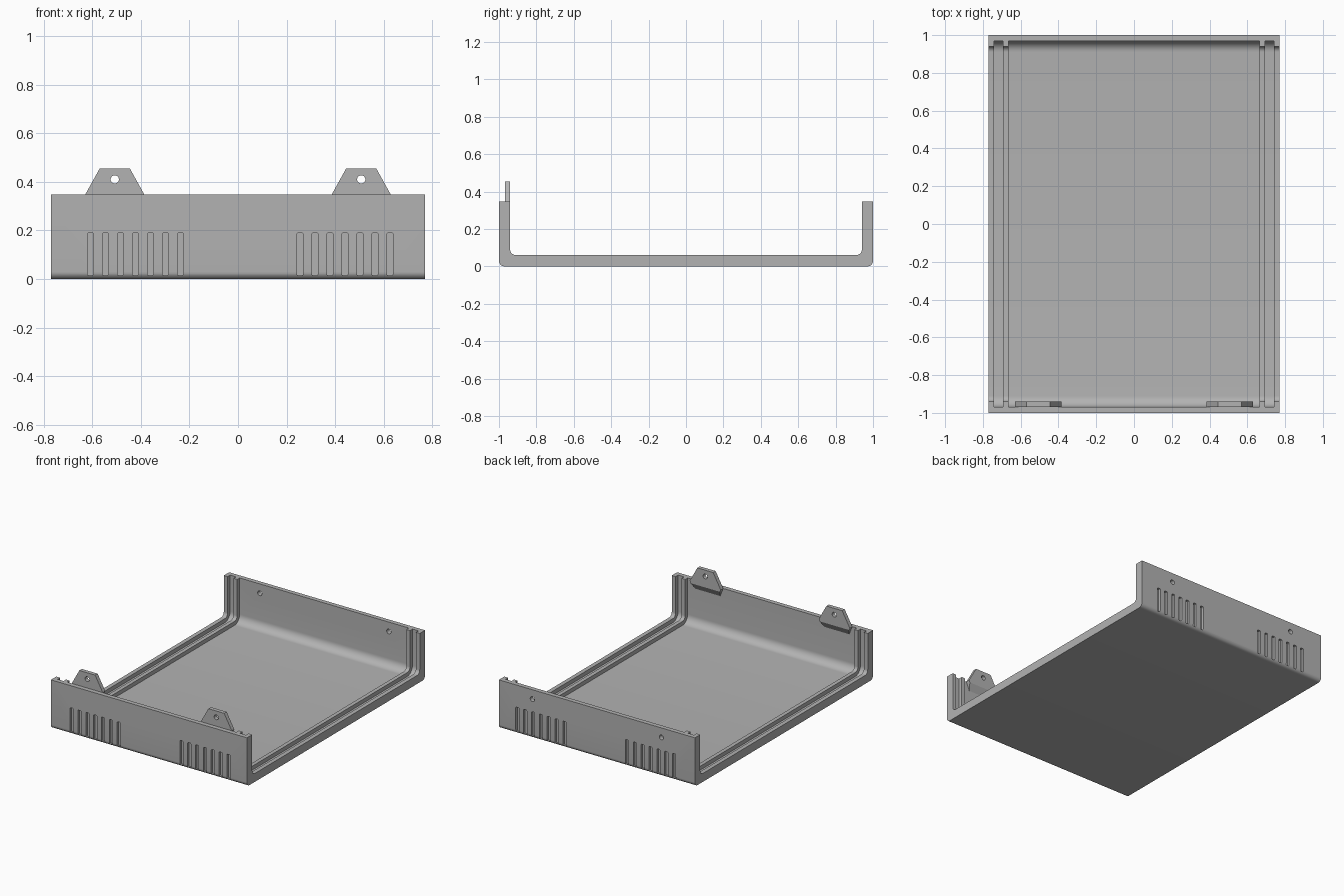
import bpy
import bmesh
from math import cos, sin, pi, radians
from mathutils import Vector

cube = bpy.data.objects.get("Cube")
if cube:
    bpy.data.objects.remove(cube, do_unlink=True)

HALF_X, HEIGHT = 0.77, 0.347
THICK, THIN = 0.06, 0.032      # wall thickness at the rails and between them
TAB_X, HOLE_R = 0.507, 0.017

grey = bpy.data.materials.new("light_grey")
colour = (0.45, 0.45, 0.45, 1)
grey.use_nodes = True
grey.diffuse_color = colour
grey.node_tree.nodes["Principled BSDF"].inputs["Base Color"].default_value = colour


def arc(cx, cy, r, start, end, n=10):
    return [(cx + r * cos(radians(start + (end - start) * i / n)),
             cy + r * sin(radians(start + (end - start) * i / n))) for i in range(n + 1)]


def trough(half, bottom, radius, top):
    """Outline of a block with two rounded lower edges."""
    right = arc(half - radius, bottom + radius, radius, -90, 0) + [(half, top)]
    return right + [(-y, z) for y, z in reversed(right)]


def prism(bm, outline, start, end):
    """Extrude an outline of Vectors from one offset to another."""
    face = bm.faces.new([bm.verts.new(p + start) for p in outline])
    out = bmesh.ops.extrude_face_region(bm, geom=[face])
    verts = [g for g in out["geom"] if isinstance(g, bmesh.types.BMVert)]
    bmesh.ops.translate(bm, verts=verts, vec=end - start)


def along_x(bm, pts, x0, x1):
    prism(bm, [Vector((0, y, z)) for y, z in pts], Vector((x0, 0, 0)), Vector((x1, 0, 0)))


def along_y(bm, pts, y0, y1):
    prism(bm, [Vector((x, 0, z)) for x, z in pts], Vector((0, y0, 0)), Vector((0, y1, 0)))


def make(name, bm):
    bmesh.ops.recalc_face_normals(bm, faces=bm.faces[:])
    mesh = bpy.data.meshes.new(name)
    bm.to_mesh(mesh)
    bm.free()
    mesh.materials.append(grey)
    obj = bpy.data.objects.new(name, mesh)
    bpy.context.collection.objects.link(obj)
    return obj


def cut(obj, bm):
    """Subtract the cutter geometry and keep the finished mesh."""
    cutter = make("cutter", bm)
    cutter.hide_render = True
    mod = obj.modifiers.new("cut", "BOOLEAN")
    mod.operation, mod.solver, mod.object = "DIFFERENCE", "EXACT", cutter
    bpy.context.view_layer.objects.active = obj
    bpy.ops.object.modifier_apply(modifier=mod.name)
    bpy.data.objects.remove(cutter, do_unlink=True)


def smooth(obj):
    bpy.ops.object.select_all(action="DESELECT")
    obj.select_set(True)
    bpy.context.view_layer.objects.active = obj
    bpy.ops.object.shade_smooth_by_angle(angle=radians(30))


def slot(x, z0, z1, w=0.0125, r=0.006):
    """Upright slot outline with softened corners."""
    pts = []
    for cx, cz, a in ((x + w - r, z0 + r, -90), (x + w - r, z1 - r, 0),
                      (x - w + r, z1 - r, 90), (x - w + r, z0 + r, 180)):
        pts += arc(cx, cz, r, a, a + 90, 3)
    return pts


# Tray: U-shaped channel
bm = bmesh.new()
along_x(bm, trough(1, 0, 0.03, HEIGHT), -HALF_X, HALF_X)
tray = make("tray", bm)
bm = bmesh.new()
along_x(bm, trough(1 - THICK, THICK, 0.03, 0.6), -1, 1)
cut(tray, bm)

# Thinner centre panel and the two side grooves, leaving raised rails
bm = bmesh.new()
for x0, x1 in ((-0.665, 0.665), (-0.74, -0.693), (0.693, 0.74)):
    along_x(bm, trough(1 - THIN, THIN, 0.058, 0.6), x0, x1)
cut(tray, bm)

# Blind ventilation slots on both end walls, screw holes in the back wall
bm = bmesh.new()
for first in (-0.607, 0.255):
    for i in range(7):
        for side in (-1, 1):
            along_y(bm, slot(first + i * 0.0617, 0.015, 0.19), side * 0.983, side * 1.1)
for side in (-1, 1):
    along_y(bm, arc(side * TAB_X, 0.28, HOLE_R, 0, 345, 23), 0.9, 1.1)
cut(tray, bm)
smooth(tray)

# Mounting tabs on the inside of the front wall
for name, side in (("left_tab", 1), ("right_tab", -1)):
    cx = side * TAB_X
    y_wall, y_in = -1 + THIN, -1 + THICK
    bm = bmesh.new()
    along_y(bm, [(cx - 0.122, HEIGHT), (cx + 0.122, HEIGHT),
                 (cx + 0.062, 0.455), (cx - 0.062, 0.455)], y_wall, y_in)
    # Tapered root that blends the tab into the wall
    bm.faces.ensure_lookup_table()
    base = min(bm.faces, key=lambda f: f.calc_center_median().z)
    out = bmesh.ops.extrude_face_region(bm, geom=[base])
    bmesh.ops.delete(bm, geom=[base], context="FACES_ONLY")
    for v in out["geom"]:
        if isinstance(v, bmesh.types.BMVert):
            at_wall = v.co.y < (y_wall + y_in) / 2
            v.co.z -= 0.06 if at_wall else 0.015
            v.co.x = cx + (v.co.x - cx) * (0.8 if at_wall else 0.95)
    tab = make(name, bm)
    bm = bmesh.new()
    along_y(bm, arc(cx, 0.41, HOLE_R, 0, 345, 23), -1.1, -0.9)
    cut(tab, bm)
    smooth(tab)
